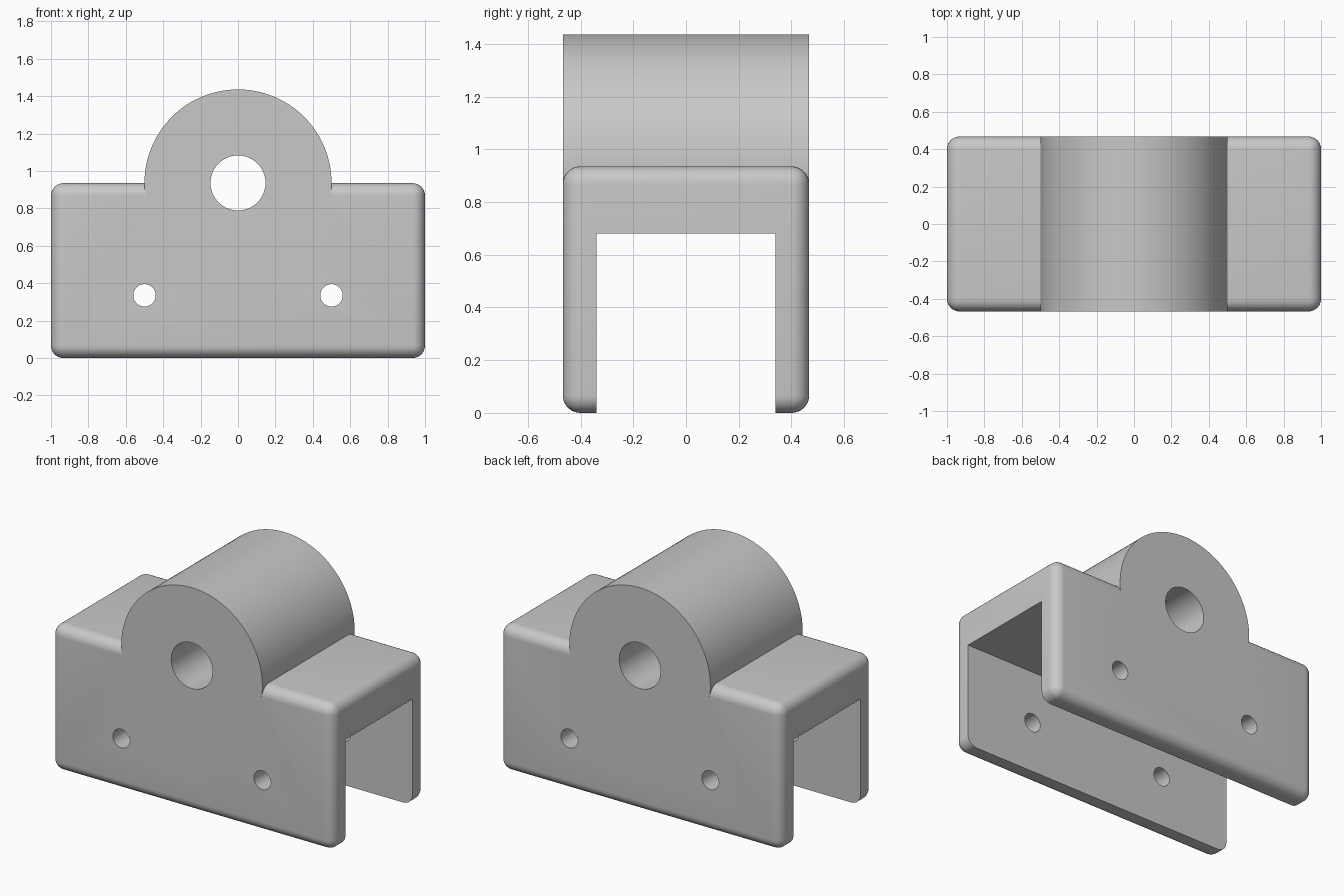
import bpy
import math
from mathutils import Matrix

if "Cube" in bpy.data.objects:
    bpy.data.objects.remove(bpy.data.objects["Cube"], do_unlink=True)

DEPTH = 0.935    # front to back, also the block height
ROUND = 0.067    # edge rounding
AXLE_Z = 0.936   # height of the barrel axis

grey = bpy.data.materials.new("plain grey")
grey.use_nodes = True
grey.diffuse_color = (0.58, 0.58, 0.58, 1)
grey.node_tree.nodes["Principled BSDF"].inputs["Base Color"].default_value = (0.58, 0.58, 0.58, 1)


def box(name, size, centre):
    bpy.ops.mesh.primitive_cube_add(size=1, location=centre)
    ob = bpy.context.object
    ob.name = name
    ob.data.transform(Matrix.Diagonal((*size, 1)))
    ob.data.materials.append(grey)
    return ob


def rod(name, radius, length, x, z, sides):
    """Cylinder lying along y."""
    bpy.ops.mesh.primitive_cylinder_add(vertices=sides, radius=radius, depth=length, location=(x, 0, z))
    ob = bpy.context.object
    ob.name = name
    ob.data.transform(Matrix.Rotation(math.pi / 2, 4, "X"))
    ob.data.materials.append(grey)
    return ob


def apply_modifier(ob, mod):
    bpy.context.view_layer.objects.active = ob
    bpy.ops.object.modifier_apply(modifier=mod.name)


def combine(ob, other, operation):
    mod = ob.modifiers.new(operation.lower(), "BOOLEAN")
    mod.operation = operation
    mod.solver = "EXACT"
    mod.object = other
    apply_modifier(ob, mod)
    bpy.data.objects.remove(other, do_unlink=True)


# Rounded block
bracket = box("bearing_bracket", (2, DEPTH, DEPTH), (0, 0, DEPTH / 2))
bevel = bracket.modifiers.new("rounding", "BEVEL")
bevel.width = ROUND
bevel.segments = 8
apply_modifier(bracket, bevel)

# Barrel across the top
combine(bracket, rod("barrel", 0.5, DEPTH, 0, AXLE_Z, 128), "UNION")

# Channel open at the bottom and both ends
combine(bracket, box("channel", (2.4, 0.68, 0.88), (0, 0, 0.24)), "DIFFERENCE")

# Axle bore and bolt holes through both walls
combine(bracket, rod("axle_bore", 0.147, 2, 0, AXLE_Z, 64), "DIFFERENCE")
for x in (-0.5, 0.5):
    combine(bracket, rod("bolt_hole", 0.06, 2, x, 0.335, 40), "DIFFERENCE")

# Smooth rounds, sharp cuts
bpy.ops.object.select_all(action="DESELECT")
bracket.select_set(True)
bpy.context.view_layer.objects.active = bracket
bpy.ops.object.shade_smooth_by_angle(angle=math.radians(30))
